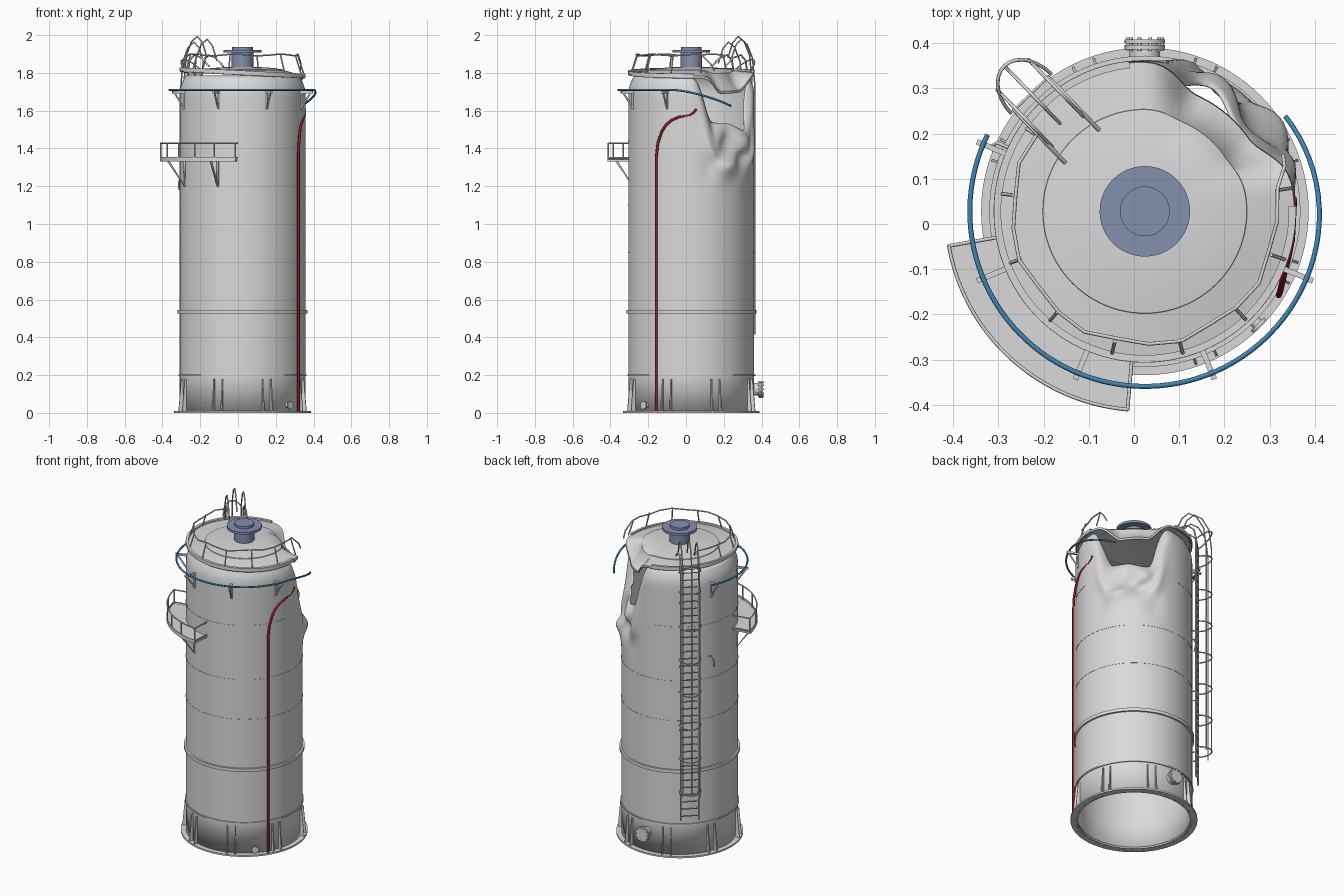
import bpy, bmesh, math
from mathutils import Vector

cube = bpy.data.objects.get("Cube")
if cube:
    bpy.data.objects.remove(cube, do_unlink=True)

CX, CY = 0.024, 0.028   # tank axis


def material(name, rgb):
    m = bpy.data.materials.new(name)
    m.use_nodes = True
    m.diffuse_color = (*rgb, 1)
    m.node_tree.nodes["Principled BSDF"].inputs["Base Color"].default_value = (*rgb, 1)
    return m


grey = material("light grey steel", (0.7, 0.7, 0.7))
slate = material("slate blue paint", (0.23, 0.28, 0.43))
blue = material("blue pipe paint", (0.05, 0.24, 0.46))
red = material("dark red paint", (0.3, 0.012, 0.015))


def P(az, r, z, u=0.0):
    """Point at azimuth, radius, height, shifted sideways by u."""
    a = math.radians(az)
    c, s = math.cos(a), math.sin(a)
    return Vector((CX + r * c - u * s, CY + r * s + u * c, z))


def bump(az, mid, half):
    d = abs((az - mid + 180) % 360 - 180) / half
    return 0.5 + 0.5 * math.cos(math.pi * d) if d < 1 else 0.0


def ramp(v, lo, hi):
    t = min(max((v - lo) / (hi - lo), 0), 1)
    return t * t * (3 - 2 * t)


def finish(bm, name, mat, smooth=True):
    bmesh.ops.recalc_face_normals(bm, faces=bm.faces)
    me = bpy.data.meshes.new(name)
    bm.to_mesh(me)
    bm.free()
    me.materials.append(mat)
    ob = bpy.data.objects.new(name, me)
    bpy.context.collection.objects.link(ob)
    if smooth:
        bpy.ops.object.select_all(action='DESELECT')
        bpy.context.view_layer.objects.active = ob
        ob.select_set(True)
        bpy.ops.object.shade_smooth_by_angle(angle=math.radians(35))
    return ob


def lathe(name, prof, mat, a0=0, a1=360, segs=96, closed=False, warp=None, wall=0):
    """Revolve (radius, height) points; closed makes the profile a loop."""
    bm = bmesh.new()
    full = a1 - a0 == 360
    cols = []
    for i in range(segs if full else segs + 1):
        az = a0 + (a1 - a0) * i / segs
        cols.append([bm.verts.new(P(az, *(warp(az, r, z) if warp else (r, z)))) for r, z in prof])
    n = len(prof)
    for i in range(segs):
        a, b = cols[i], cols[(i + 1) % len(cols)]
        for j in range(n if closed else n - 1):
            k = (j + 1) % n
            bm.faces.new((a[j], b[j], b[k], a[k]))
    if closed and not full:
        bm.faces.new(cols[0])
        bm.faces.new(cols[-1])
    bmesh.ops.remove_doubles(bm, verts=bm.verts, dist=1e-5)
    ob = finish(bm, name, mat)
    if wall:
        mod = ob.modifiers.new("wall", 'SOLIDIFY')
        mod.thickness, mod.offset = wall, -1
    return ob


def hoop(name, r0, r1, z0, z1, a0=0, a1=360):
    return lathe(name, [(r0, z0), (r1, z0), (r1, z1), (r0, z1)], grey, a0, a1, closed=True)


def plates(name, prof, azimuths, thick):
    """Upright radial plates with a (radius, height) outline."""
    bm = bmesh.new()
    for az in azimuths:
        a, b = ([bm.verts.new(P(az, r, z, s * thick / 2)) for r, z in prof] for s in (-1, 1))
        bm.faces.new(a)
        bm.faces.new(b[::-1])
        for j in range(len(prof)):
            k = (j + 1) % len(prof)
            bm.faces.new((a[j], a[k], b[k], b[j]))
    return finish(bm, name, grey, False)


def tubes(name, paths, radius, mat=grey, res=2):
    cu = bpy.data.curves.new(name, 'CURVE')
    cu.dimensions = '3D'
    cu.bevel_depth, cu.bevel_resolution, cu.use_fill_caps = radius, res, True
    for path in paths:
        sp = cu.splines.new('POLY')
        sp.points.add(len(path) - 1)
        for p, co in zip(sp.points, path):
            p.co = (*co, 1)
    cu.materials.append(mat)
    ob = bpy.data.objects.new(name, cu)
    bpy.context.collection.objects.link(ob)
    bpy.ops.object.select_all(action='DESELECT')
    bpy.context.view_layer.objects.active = ob
    ob.select_set(True)
    bpy.ops.object.convert(target='MESH')


def arc(a0, a1, r, z, n=40):
    return [P(a0 + (a1 - a0) * i / n, r, z) for i in range(n + 1)]


def drum(name, az, z, r0, r1, radius):
    """Horizontal cylinder pointing outwards from the wall."""
    bm = bmesh.new()
    rot = Vector((0, 0, 1)).rotation_difference(P(az, 1, 0) - P(az, 0, 0)).to_matrix().to_4x4()
    rot.translation = P(az, (r0 + r1) / 2, z)
    bmesh.ops.create_cone(bm, cap_ends=True, segments=24, radius1=radius, radius2=radius,
                          depth=r1 - r0, matrix=rot)
    return finish(bm, name, grey)


# Shell, crushed and torn open near the top on the back left
def crush(az, r, z):
    w = ramp(bump(az, 45, 52), 0, 0.65)
    fold = math.sin(math.radians(az) * 6 + z * 8) * 0.65 + math.sin(math.radians(az) * 11 - z * 13) * 0.35
    dent = ramp(z, 1.12, 1.4)
    r += w * (0.028 * fold * dent - 0.022 * ramp(z, 1.3, 1.7) + 0.008 * dent)
    return r, z - w * (0.26 + 0.03 * fold) * ramp(z, 1.2, 1.76)


R = 0.333
shell_profile = [(R, 0), (R, 0.2), (R, 0.54), (R, 0.85), (R, 1.1)]
shell_profile += [(R, 1.12 + 0.03 * i) for i in range(20)]
shell_profile += [(0.33, 1.72), (0.322, 1.745), (0.31, 1.77), (0.3, 1.785)]
lathe("tank_shell", shell_profile, grey, segs=144, warp=crush, wall=0.005)

# Base, stiffener rings and weld seams
hoop("base_flange", 0.32, 0.362, 0, 0.01)
hoop("skirt_ring", R - 0.003, R + 0.006, 0.196, 0.204)
hoop("stiffener_ring", R - 0.003, R + 0.011, 0.526, 0.546)
for z in (0.85, 1.1):
    hoop("weld_seam", R - 0.003, R + 0.0015, z - 0.003, z + 0.003)
hoop("upper_weld_seam", R - 0.003, R + 0.0015, 1.437, 1.443, a0=100, a1=352)
pairs = [22.5 + 45 * i + d for i in range(8) for d in (-4, 4)]
plates("base_gussets", [(R - 0.003, 0.01), (0.357, 0.01), (0.342, 0.18), (R - 0.003, 0.18)], pairs, 0.006)


# Roof with a torn, sagging sector
def sag(az, r, z):
    f = ramp(r, 0.18, 0.33)
    w = ramp(bump(az, 50, 46), 0, 0.75) * f
    return r - 0.05 * w, z - 0.085 * w - 0.05 * r * math.cos(math.radians(az)) * f


lathe("roof", [(0.332, 1.788), (0.33, 1.801), (0.3, 1.805), (0.26, 1.81), (0.226, 1.814), (0.225, 1.818),
               (0.18, 1.824), (0.12, 1.829), (0.06, 1.832), (0, 1.833)], grey, warp=sag, wall=0.005)
lathe("roof_edge_rim", [(0.318, 1.793), (0.334, 1.793), (0.334, 1.812), (0.318, 1.812)], grey,
      a0=96, a1=362, closed=True, warp=sag)

# Roof nozzle
lathe("roof_nozzle", [(0.058, 1.829), (0.058, 1.907), (0.1, 1.907), (0.1, 1.922),
                      (0.055, 1.922), (0.055, 1.937), (0, 1.937)], slate, segs=48)

# Roof railing, leaning inwards, with one end torn loose
rail = [P(145 + 225 * i / 16, 0.293 + 0.006 * math.sin(i * 2.1), 1.895 + 0.005 * math.sin(i * 1.7))
        for i in range(17)]
rail += [P(18, 0.325, 1.85), P(22, 0.33, 1.81)]
posts = [[P(145 + 28 * i, 0.326, 1.8), P(145 + 28 * i, 0.295, 1.895)] for i in range(9)]
tubes("roof_railing", [rail] + posts, 0.004)

# Blue ring pipe on brackets, drooping at its free end
ring = arc(154, 345, 0.387, 1.71, 60)
ring += [P(345 + 49 * t, 0.387 - 0.012 * t * t, 1.71 - 0.085 * t ** 1.5) for t in [i / 12 for i in range(1, 13)]]
tubes("blue_ring_pipe", [ring], 0.0055, blue)
ring_az = [157.5 + 45 * i for i in range(5)]
plates("ring_bracket_arms", [(R - 0.004, 1.692), (0.402, 1.692), (0.402, 1.704), (R - 0.004, 1.704)], ring_az, 0.012)
tubes("ring_bracket_struts", [[P(a, R, 1.61), P(a, 0.39, 1.695)] for a in ring_az]
      + [[P(a, R + 0.003, 1.61), P(a, R + 0.003, 1.7)] for a in ring_az], 0.005)

# Red riser pipe, bent towards the crushed side
riser = [(0.32, -0.157, 0.01), (0.32, -0.157, 1.36), (0.323, -0.149, 1.43), (0.328, -0.128, 1.49),
         (0.333, -0.105, 1.525), (0.341, -0.075, 1.55), (0.349, -0.035, 1.567), (0.352, 0.02, 1.577),
         (0.353, 0.04, 1.59), (0.354, 0.055, 1.61)]
tubes("red_riser_pipe", [riser], 0.007, red)

# Side balcony
B0, B1, BR = 190, 265, 0.444
hoop("balcony_floor", R - 0.003, BR, 1.332, 1.342, a0=B0, a1=B1)
hoop("balcony_kick_plate", BR - 0.004, BR, 1.34, 1.355, a0=B0, a1=B1)
bars = [arc(B0, B1, BR - 0.004, 1.428, 24)]
bars += [[P(a, BR - 0.004, 1.34), P(a, BR - 0.004, 1.428)] for a in range(B0, B1 + 1, 15)]
for a in (B0, B1):
    bars += [[P(a, R, z), P(a, BR - 0.004, z)] for z in (1.35, 1.428)]
tubes("balcony_railing", bars, 0.004)
tubes("balcony_brackets", [[P(a, R + 0.003, 1.33), P(a, R + 0.003, 1.2), P(a, 0.43, 1.333)]
                           for a in (204, 247)], 0.006)

# Caged ladder curling over the roof edge
LA = 134
over = [(0.362, 0.24), (0.362, 1.8), (0.35, 1.865), (0.315, 1.895), (0.26, 1.88), (0.2, 1.835)]
tubes("ladder_rails", [[P(LA, r, z, u) for r, z in over] for u in (-0.052, 0.052)], 0.005)
tubes("ladder_rungs", [[P(LA, 0.362, 0.265 + 0.045 * i, -0.052), P(LA, 0.362, 0.265 + 0.045 * i, 0.052)]
                       for i in range(35)], 0.003, res=1)
hoops = []
for z, tilt in [(0.43 + 0.207 * i, 0) for i in range(6)] + [(1.68, 0.02), (1.8, 0.07)]:
    hoops.append([P(LA, 0.362 + 0.085 * math.sin(t), z + tilt * math.sin(t), 0.062 * math.cos(t))
                  for t in [math.pi * i / 14 for i in range(15)]])
cage = [(0, 0.43), (0, 1.76), (-0.015, 1.89), (-0.055, 1.965), (-0.1, 1.993), (-0.14, 1.96), (-0.175, 1.88)]
bars = [[P(LA, r + d, z - drop, u) for d, z in cage]
        for r, u, drop in ((0.445, 0, 0), (0.42, 0.048, 0.03), (0.42, -0.048, 0.015))]
tubes("ladder_cage", hoops + bars, 0.004)
tubes("ladder_ties", [[P(LA, R, z, u), P(LA, 0.362, z, u)] for z in (0.4, 0.8, 1.2, 1.6)
                      for u in (-0.052, 0.052)], 0.004)
tubes("bent_strip", [[P(155, R, 1.24), P(155, 0.36, 1.25), P(157, 0.368, 1.22), P(158, 0.362, 1.18)]], 0.004)

# Rear manhole and small drain nozzle
drum("manhole_neck", 90, 0.125, 0.325, 0.375, 0.034)
drum("manhole_flange", 90, 0.125, 0.358, 0.368, 0.045)
drum("manhole_cover", 90, 0.125, 0.371, 0.38, 0.045)
for i in range(10):
    t = math.tau * i / 10
    bolt = drum("manhole_bolt", 90, 0.125 + 0.038 * math.sin(t), 0.354, 0.384, 0.004)
    bolt.location.x = 0.038 * math.cos(t)
drum("drain_nozzle", -45, 0.04, 0.325, 0.36, 0.013)
drum("drain_flange", -45, 0.04, 0.352, 0.36, 0.021)
